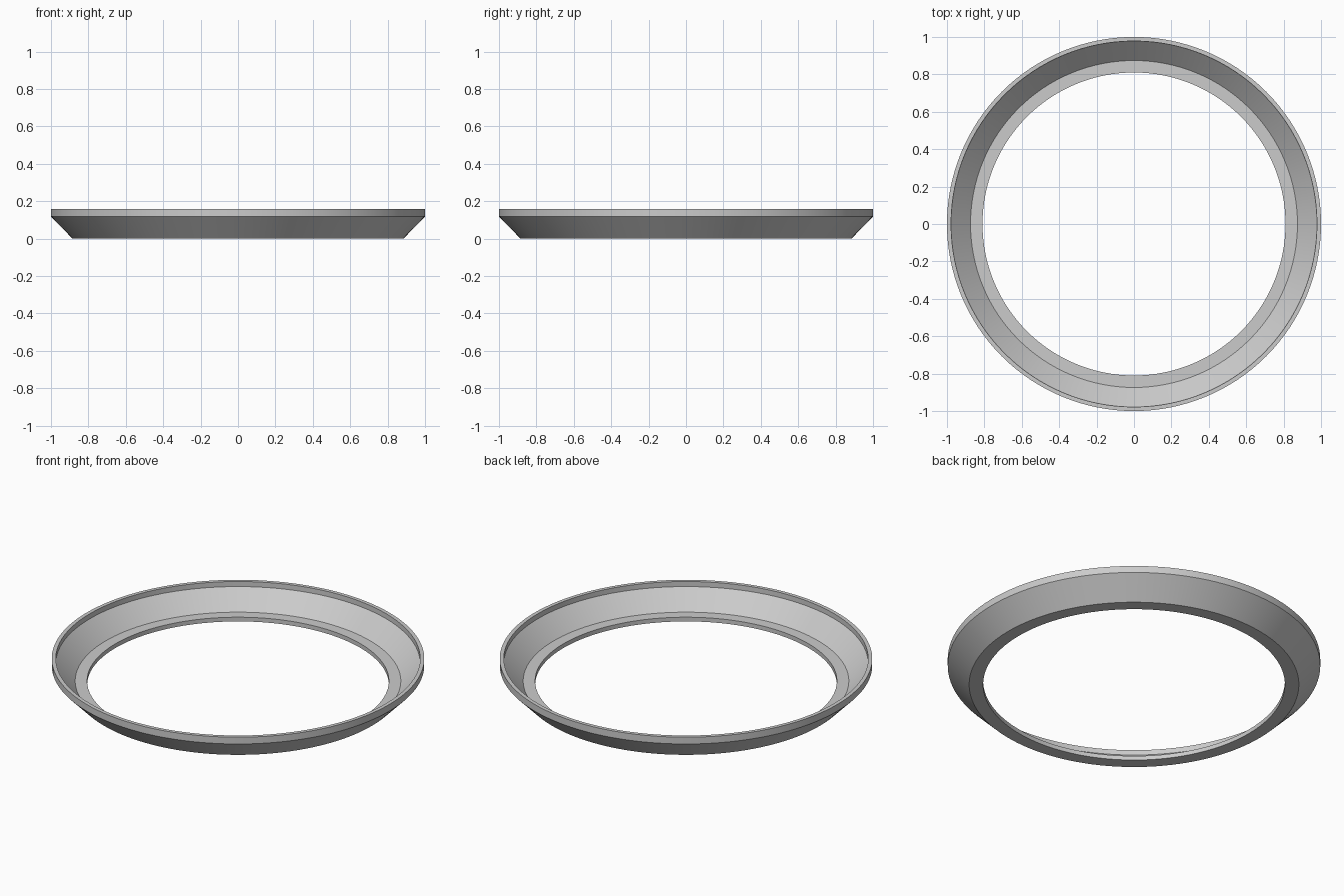
import bpy
import bmesh
import math

cube = bpy.data.objects.get("Cube")
if cube:
    bpy.data.objects.remove(cube, do_unlink=True)

SEGMENTS = 128

# Flat grey finish
grey = bpy.data.materials.new("light grey")
grey.use_nodes = True
colour = (0.6, 0.6, 0.6, 1)
grey.diffuse_color = colour
grey.node_tree.nodes["Principled BSDF"].inputs["Base Color"].default_value = colour

# Thin wall section as (radius, height): flat foot, flared side, upright lip
section = [
    (0.81, 0), (0.885, 0), (1, 0.118), (1, 0.158),
    (0.978, 0.158), (0.978, 0.128), (0.874, 0.025), (0.81, 0.025),
]

# Spin the closed section into a ring
bm = bmesh.new()
verts = [bm.verts.new((r, 0, z)) for r, z in section]
edges = [bm.edges.new((a, b)) for a, b in zip(verts, verts[1:] + verts[:1])]
bmesh.ops.spin(bm, geom=verts + edges, cent=(0, 0, 0), axis=(0, 0, 1),
               angle=math.tau, steps=SEGMENTS, use_merge=True)
bmesh.ops.remove_doubles(bm, verts=bm.verts, dist=0.0001)
bmesh.ops.recalc_face_normals(bm, faces=bm.faces)

mesh = bpy.data.meshes.new("flared_ring")
bm.to_mesh(mesh)
bm.free()
mesh.materials.append(grey)
ring = bpy.data.objects.new("flared_ring", mesh)
bpy.context.collection.objects.link(ring)

# Smooth around the ring, sharp at the section corners
bpy.ops.object.select_all(action="DESELECT")
ring.select_set(True)
bpy.context.view_layer.objects.active = ring
bpy.ops.object.shade_smooth_by_angle(angle=math.radians(20))
